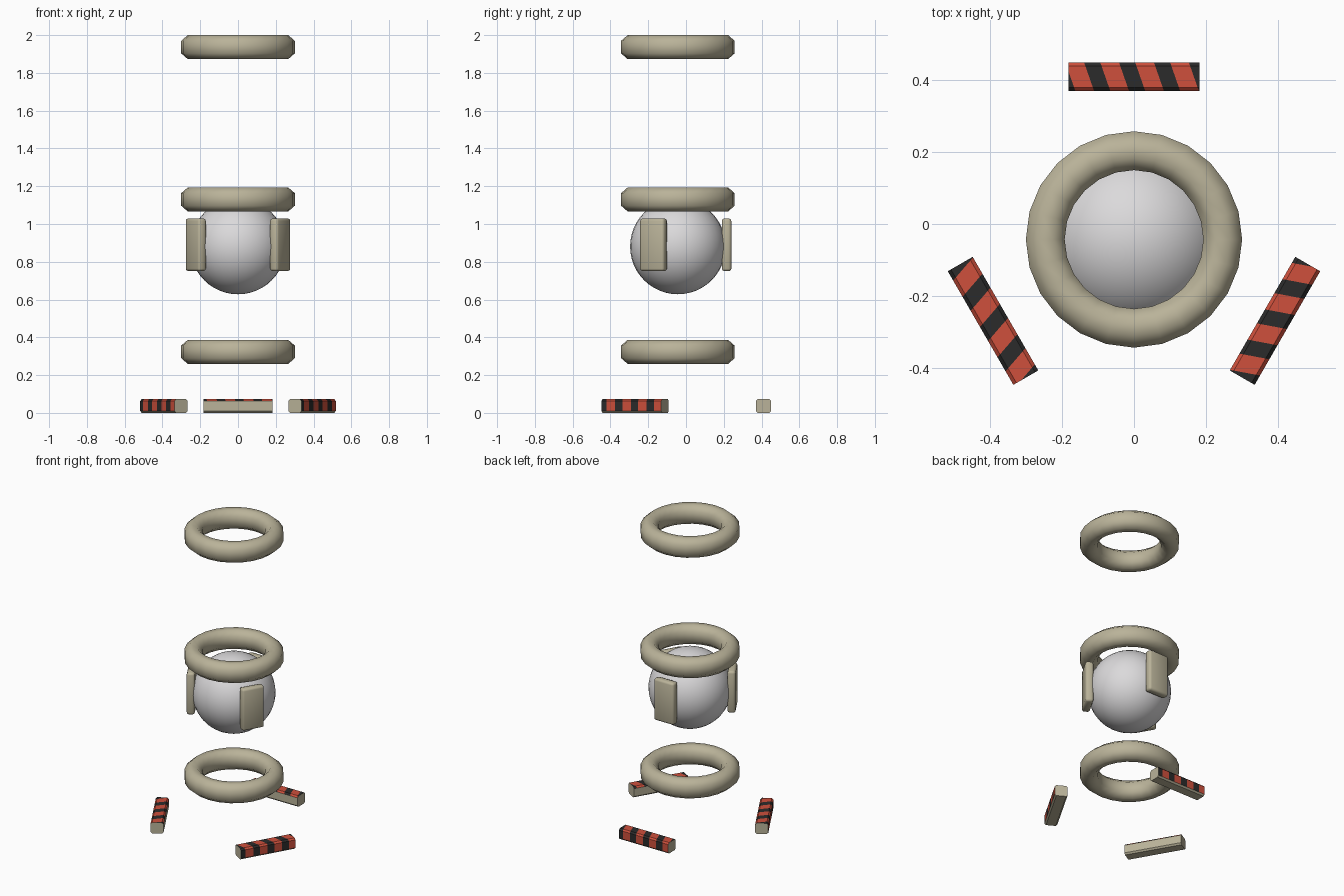
import bpy, bmesh, math
from mathutils import Matrix, Vector

cube = bpy.data.objects.get("Cube")
if cube:
    bpy.data.objects.remove(cube, do_unlink=True)

CENTRE = Vector((0, -0.043, 0))


def material(name, r, g, b):
    m = bpy.data.materials.new(name)
    m.use_nodes = True
    m.diffuse_color = (r, g, b, 1)
    m.node_tree.nodes["Principled BSDF"].inputs["Base Color"].default_value = (r, g, b, 1)
    return m


beige = material("warm_beige", 0.49, 0.45, 0.32)
white = material("pale_grey", 0.71, 0.70, 0.71)
red = material("warning_red", 0.62, 0.08, 0.045)
black = material("warning_black", 0.024, 0.024, 0.024)


def finish(name, bm, mats, angle=None):
    bmesh.ops.recalc_face_normals(bm, faces=bm.faces)
    mesh = bpy.data.meshes.new(name)
    bm.to_mesh(mesh)
    bm.free()
    for m in mats:
        mesh.materials.append(m)
    obj = bpy.data.objects.new(name, mesh)
    bpy.context.collection.objects.link(obj)
    if angle:
        bpy.ops.object.select_all(action='DESELECT')
        obj.select_set(True)
        bpy.context.view_layer.objects.active = obj
        bpy.ops.object.shade_smooth_by_angle(angle=math.radians(angle))
    return obj


def around(turn):
    """Place a part built at the back, turned about the central axis."""
    return Matrix.Translation(CENTRE) @ Matrix.Rotation(math.radians(turn), 4, 'Z')


# Rings: an eight-sided section swept around the axis
def ring(name, z, segments=24):
    half = [(0.301, 0.033), (0.266, 0.0635), (0.226, 0.0635), (0.193, 0.033)]
    section = half + [(r, -h) for r, h in reversed(half)]
    bm = bmesh.new()
    loops = []
    for i in range(segments):
        a = math.tau * i / segments
        loops.append([bm.verts.new((r * math.cos(a), r * math.sin(a), h)) for r, h in section])
    n = len(section)
    for i in range(segments):
        a, b = loops[i], loops[(i + 1) % segments]
        for j in range(n):
            k = (j + 1) % n
            bm.faces.new((a[j], b[j], b[k], a[k]))
    obj = finish(name, bm, [beige], 65)
    obj.location = CENTRE + Vector((0, 0, z))


for name, z in (("lower_ring", 0.323), ("middle_ring", 1.13), ("upper_ring", 1.9365)):
    ring(name, z)

# Central ball
bm = bmesh.new()
bmesh.ops.create_uvsphere(bm, u_segments=32, v_segments=24, radius=0.253)
finish("ball", bm, [white], 60).location = CENTRE + Vector((0, 0, 0.881))


# Rounded pads clamped against the ball
def pad(name, turn):
    bm = bmesh.new()
    bmesh.ops.create_cube(bm, size=1)
    bmesh.ops.scale(bm, vec=(0.147, 0.05, 0.28), verts=bm.verts)
    bmesh.ops.bevel(bm, geom=bm.edges[:], offset=0.014, segments=2, profile=0.5, affect='EDGES')
    bmesh.ops.translate(bm, vec=(0, 0.258, 0.89), verts=bm.verts)
    finish(name, bm, [beige], 50).matrix_world = around(turn)


# Floor bars with slanted stripes on the top and outer sides
def bar(name, turn):
    length, depth, height, chamfer = 0.365, 0.08, 0.073, 0.01
    slant, period, dark, first = 0.35, 0.0972, 0.045, -0.2222
    bm = bmesh.new()
    bmesh.ops.create_cube(bm, size=1)
    bmesh.ops.scale(bm, vec=(length, depth, height), verts=bm.verts)
    long_edges = [e for e in bm.edges if abs(e.verts[0].co.x - e.verts[1].co.x) > 0.1]
    bmesh.ops.bevel(bm, geom=long_edges, offset=chamfer, segments=1, affect='EDGES')
    across = Vector((1, slant, 0))
    for k in range(5):
        for s in (first + k * period, first + k * period + dark):
            bmesh.ops.bisect_plane(bm, geom=bm.verts[:] + bm.edges[:] + bm.faces[:],
                                   plane_co=(s, 0, 0), plane_no=across)
    bm.normal_update()
    for f in bm.faces:
        n = f.normal
        if abs(n.x) < 0.5 and (n.z > 0.3 or (n.y > 0.3 and n.z > -0.3)):
            s = f.calc_center_median().dot(across) - first
            f.material_index = 2 if s % period < dark else 1
    bmesh.ops.translate(bm, vec=(0, 0.453, height / 2), verts=bm.verts)
    finish(name, bm, [beige, red, black]).matrix_world = around(turn)


for side, turn in (("back", 0), ("right", 120), ("left", -120)):
    pad(side + "_pad", turn)
    bar(side + "_striped_bar", turn)
